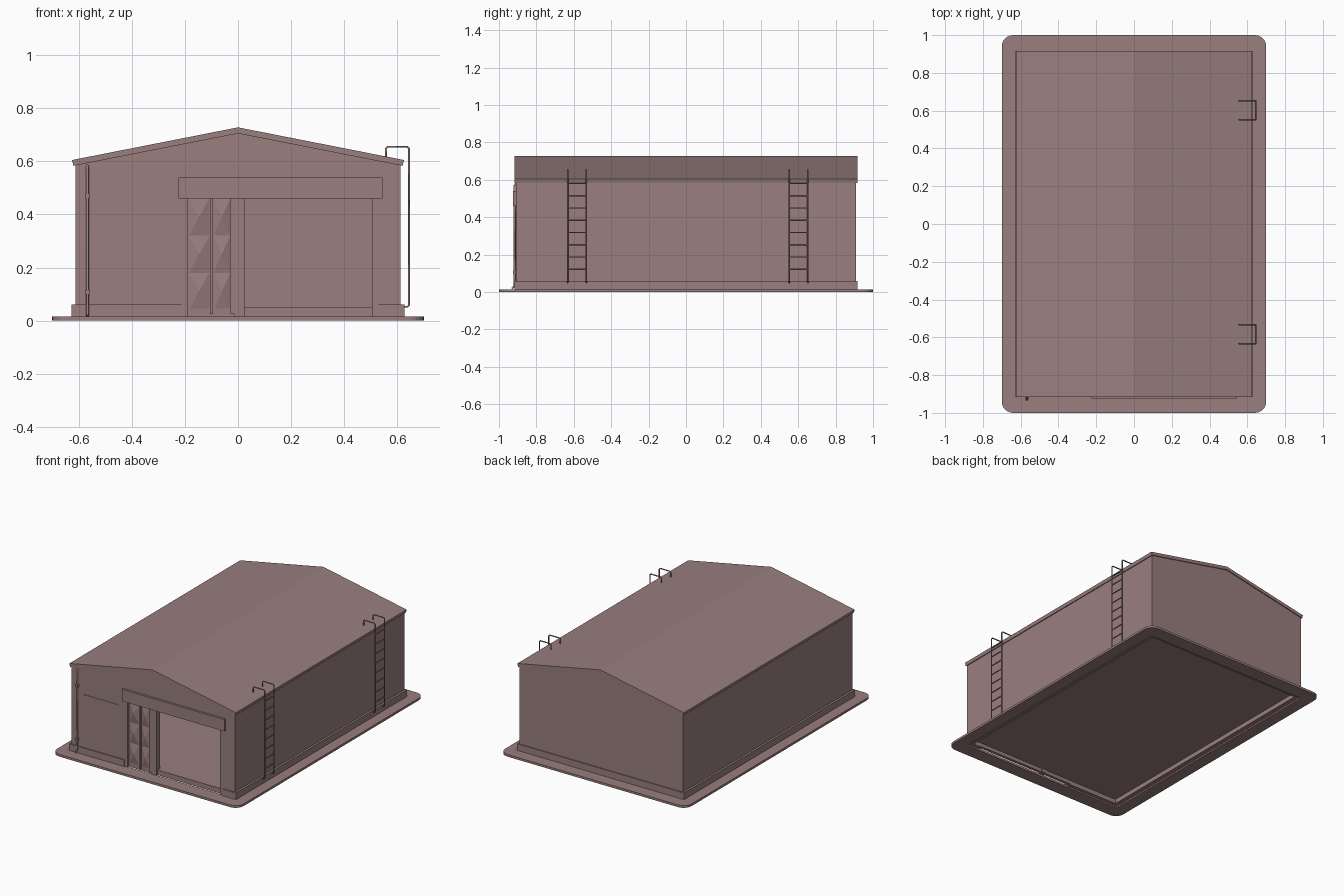
import bpy, bmesh, math
from mathutils import Vector

if "Cube" in bpy.data.objects:
    bpy.data.objects.remove(bpy.data.objects["Cube"])

mat = bpy.data.materials.new("mauve_paint")
mat.diffuse_color = (0.32, 0.21, 0.21, 1)
mat.use_nodes = True
mat.node_tree.nodes["Principled BSDF"].inputs["Base Color"].default_value = mat.diffuse_color


def finish(name, bm):
    bmesh.ops.recalc_face_normals(bm, faces=bm.faces)
    me = bpy.data.meshes.new(name)
    bm.to_mesh(me)
    bm.free()
    ob = bpy.data.objects.new(name, me)
    bpy.context.collection.objects.link(ob)
    me.materials.append(mat)
    return ob


def prism(name, pts, direction):
    """Extrude a closed planar outline."""
    bm = bmesh.new()
    f = bm.faces.new([bm.verts.new(p) for p in pts])
    r = bmesh.ops.extrude_face_region(bm, geom=[f])
    vs = [v for v in r["geom"] if isinstance(v, bmesh.types.BMVert)]
    bmesh.ops.translate(bm, verts=vs, vec=direction)
    return finish(name, bm)


def box(name, x0, x1, y0, y1, z0, z1):
    return prism(name, [(x0, y0, z0), (x1, y0, z0), (x1, y1, z0), (x0, y1, z0)], (0, 0, z1 - z0))


def front_profile(name, xz, y0, y1):
    return prism(name, [(x, y0, z) for x, z in xz], (0, y1 - y0, 0))


def tubes(name, paths, radius):
    """Bent round bars along the given paths."""
    cu = bpy.data.curves.new(name, "CURVE")
    cu.dimensions = "3D"
    cu.bevel_depth = radius
    cu.bevel_resolution = 1
    cu.use_fill_caps = True
    for pts in paths:
        sp = cu.splines.new("POLY")
        sp.points.add(len(pts) - 1)
        for p, c in zip(sp.points, pts):
            p.co = (*c, 1)
    cu.materials.append(mat)
    ob = bpy.data.objects.new(name, cu)
    bpy.context.collection.objects.link(ob)


# Paved apron: rounded outer edge, open in the middle
def apron():
    n = 6
    outer, inner = [], []
    for q, (sx, sy) in enumerate([(1, 1), (-1, 1), (-1, -1), (1, -1)]):
        for i in range(n + 1):
            a = math.pi / 2 * (q + i / n)
            outer.append((sx * 0.64 + 0.06 * math.cos(a), sy * 0.94 + 0.06 * math.sin(a)))
            inner.append((sx * 0.615, sy * 0.905))
    bm = bmesh.new()
    rings = [[bm.verts.new((x, y, z)) for x, y in ring]
             for ring, z in ((outer, 0), (outer, 0.015), (inner, 0.015), (inner, 0))]
    m = len(outer)
    for k in range(4):
        a, b = rings[k], rings[(k + 1) % 4]
        for i in range(m):
            j = (i + 1) % m
            bm.faces.new((a[i], a[j], b[j], b[i]))
    bmesh.ops.remove_doubles(bm, verts=bm.verts, dist=1e-5)
    bmesh.ops.dissolve_degenerate(bm, edges=bm.edges, dist=1e-5)
    finish("apron", bm)


apron()

# Raised floor with a threshold
box("floor", -0.59, 0.59, -0.885, 0.885, 0.04, 0.05)
box("threshold", -0.215, 0.53, -0.90, -0.88, 0.015, 0.05)

# Walls
gable = [(0.613, 0.59), (0, 0.71), (-0.613, 0.59)]
front_profile("front_wall", [(-0.613, 0.01), (-0.215, 0.01), (-0.215, 0.46), (0.53, 0.46),
                             (0.53, 0.01), (0.613, 0.01)] + gable, -0.91, -0.88)
front_profile("back_wall", [(-0.613, 0.01), (0.613, 0.01)] + gable, 0.88, 0.91)
for s, side in ((-1, "left"), (1, "right")):
    x0, x1 = sorted((s * 0.585, s * 0.613))
    box(side + "_wall", x0, x1, -0.88, 0.88, 0.01, 0.59)
    x0, x1 = sorted((s * 0.612, s * 0.627))
    box(side + "_plinth", x0, x1, -0.917, 0.917, 0.01, 0.06)

# Plinth at the front and back
box("back_plinth", -0.613, 0.613, 0.909, 0.917, 0.01, 0.06)
box("front_plinth_left", -0.613, -0.215, -0.917, -0.909, 0.01, 0.06)
box("front_plinth_right", 0.53, 0.613, -0.917, -0.909, 0.01, 0.06)

# Shallow gabled roof
front_profile("roof", [(-0.625, 0.605), (0, 0.728), (0.625, 0.605), (0.62, 0.583),
                       (0, 0.705), (-0.62, 0.583)], -0.916, 0.916)

# Door surround, fascia and window
box("left_jamb", -0.215, -0.19, -0.912, -0.88, 0.015, 0.46)
box("right_jamb", 0.505, 0.53, -0.912, -0.88, 0.015, 0.46)
box("door_fascia", -0.225, 0.545, -0.925, -0.909, 0.46, 0.54)
box("window_panel", -0.525, -0.26, -0.913, -0.909, 0.16, 0.42)


# Door leaf with raised pyramid panels
def pyramid_panels():
    bm = bmesh.new()
    for x0, x1 in ((-0.185, -0.108), (-0.092, -0.03)):
        for r in range(3):
            z0 = 0.04 + r * 0.14
            z1 = z0 + 0.14
            c = [bm.verts.new((x, -0.899, z)) for x, z in ((x0, z0), (x1, z0), (x1, z1), (x0, z1))]
            tip = bm.verts.new(((x0 + x1) / 2, -0.912, (z0 + z1) / 2))
            for i in range(4):
                bm.faces.new((c[i], c[(i + 1) % 4], tip))
            bm.faces.new(c)
    finish("door_panels", bm)


box("door_leaf", -0.19, -0.015, -0.898, -0.885, 0.025, 0.46)
pyramid_panels()
box("door_middle_rail", -0.105, -0.095, -0.912, -0.885, 0.025, 0.46)
box("door_edge_rail", -0.028, -0.015, -0.912, -0.885, 0.025, 0.46)
box("door_post", -0.015, 0.025, -0.91, -0.875, 0.015, 0.46)

# Ladders with hooped tops over the eaves
for label, yc in (("front", -0.583), ("back", 0.602)):
    paths = []
    for y in (yc - 0.05, yc + 0.05):
        paths.append([(0.615, y, 0.052), (0.638, y, 0.052), (0.644, y, 0.058), (0.644, y, 0.648),
                      (0.638, y, 0.655), (0.563, y, 0.655), (0.557, y, 0.648), (0.557, y, 0.612)])
    for i in range(8):
        z = 0.122 + i * 0.0655
        paths.append([(0.644, yc - 0.05, z), (0.644, yc + 0.05, z)])
    tubes(label + "_ladder", paths, 0.004)

# Drainpipe with clamps
tubes("drainpipe", [[(-0.567, -0.905, 0.585), (-0.567, -0.917, 0.57), (-0.567, -0.917, 0.035),
                     (-0.567, -0.93, 0.018)]], 0.006)
for name, z in (("upper_clamp", 0.47), ("lower_clamp", 0.107)):
    box(name, -0.576, -0.558, -0.924, -0.908, z - 0.009, z + 0.009)
